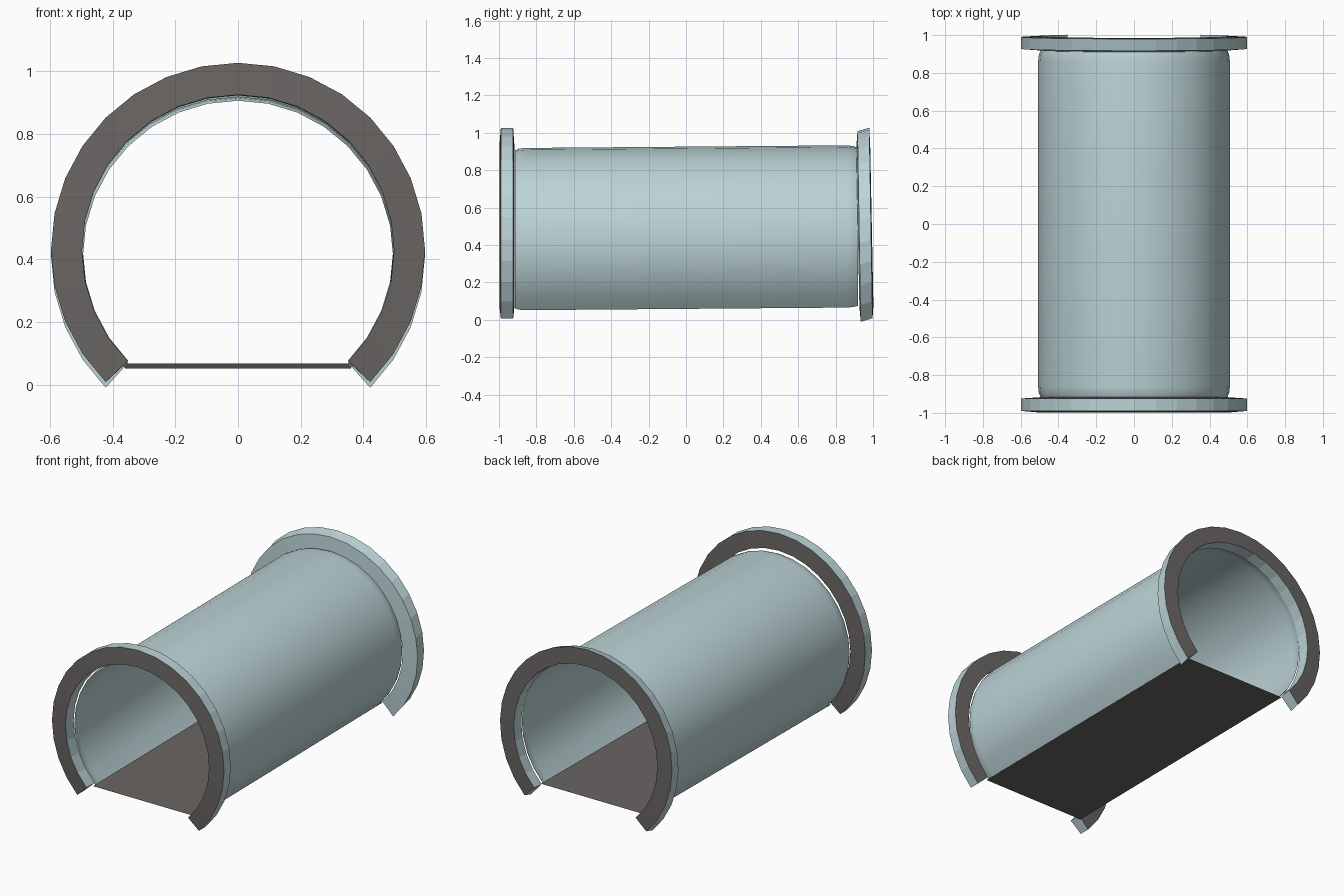
import bpy, bmesh, math

cube = bpy.data.objects.get("Cube")
if cube:
    bpy.data.objects.remove(cube, do_unlink=True)

SEGMENTS = 24
START, END = math.radians(-45), math.radians(225)


def make_material(name, colour):
    mat = bpy.data.materials.new(name)
    mat.use_nodes = True
    mat.diffuse_color = colour
    mat.node_tree.nodes["Principled BSDF"].inputs["Base Color"].default_value = colour
    return mat


teal = make_material("pale teal", (0.50, 0.65, 0.67, 1))
grey = make_material("dark grey", (0.14, 0.13, 0.125, 1))


def finish(name, bm):
    mesh = bpy.data.meshes.new(name)
    bm.to_mesh(mesh)
    bm.free()
    mesh.materials.append(teal)
    mesh.materials.append(grey)
    obj = bpy.data.objects.new(name, mesh)
    bpy.context.collection.objects.link(obj)
    return obj


def arc(bm, y, radius, centre_z, lean=0):
    """Open arc of vertices; lean shifts y with height."""
    verts = []
    for i in range(SEGMENTS + 1):
        a = START + (END - START) * i / SEGMENTS
        s = math.sin(a)
        verts.append(bm.verts.new((radius * math.cos(a), y + lean * s, centre_z + radius * s)))
    return verts


def skin(bm, a, b, material=0, smooth=False):
    """Strip of quads between two arcs."""
    for i in range(SEGMENTS):
        face = bm.faces.new((a[i], a[i + 1], b[i + 1], b[i]))
        face.material_index = material
        face.smooth = smooth


def flange(name, stations, lean, face_materials):
    """Collar with four corner arcs: outside inner, outside outer, inside outer, inside inner."""
    bm = bmesh.new()
    arcs = [arc(bm, y, r, z, lean) for y, r, z in stations]
    for k in range(4):
        skin(bm, arcs[k], arcs[(k + 1) % 4], face_materials[k])
    for end in (0, -1):
        bm.faces.new([ring[end] for ring in arcs])
    bmesh.ops.recalc_face_normals(bm, faces=bm.faces)
    return finish(name, bm)


# Curved shell, slightly drawn in at both ends and rising towards the back
bm = bmesh.new()
profile = [(-0.915, 0.495, 0.411), (-0.895, 0.504, 0.411), (-0.86, 0.508, 0.411),
           (0.86, 0.508, 0.425), (0.895, 0.504, 0.425), (0.92, 0.495, 0.425)]
arcs = [arc(bm, *station) for station in profile]
for a, b in zip(arcs, arcs[1:]):
    skin(bm, a, b, smooth=True)
bmesh.ops.recalc_face_normals(bm, faces=bm.faces)
finish("tunnel_shell", bm)

# Flat floor
bm = bmesh.new()
floor = bm.faces.new([bm.verts.new(p) for p in (
    (-0.36, -0.92, 0.052), (0.36, -0.92, 0.052), (0.36, 0.92, 0.067), (-0.36, 0.92, 0.067))])
floor.material_index = 1
finish("tunnel_floor", bm)

# End collars
flange("front_collar",
       [(-0.998, 0.498, 0.427), (-0.99, 0.597, 0.43), (-0.924, 0.597, 0.43), (-0.917, 0.498, 0.425)],
       0, (1, 0, 1, 0))
flange("back_collar",
       [(0.995, 0.498, 0.428), (0.99, 0.597, 0.43), (0.927, 0.597, 0.412), (0.92, 0.498, 0.42)],
       -0.01, (1, 0, 0, 0))
